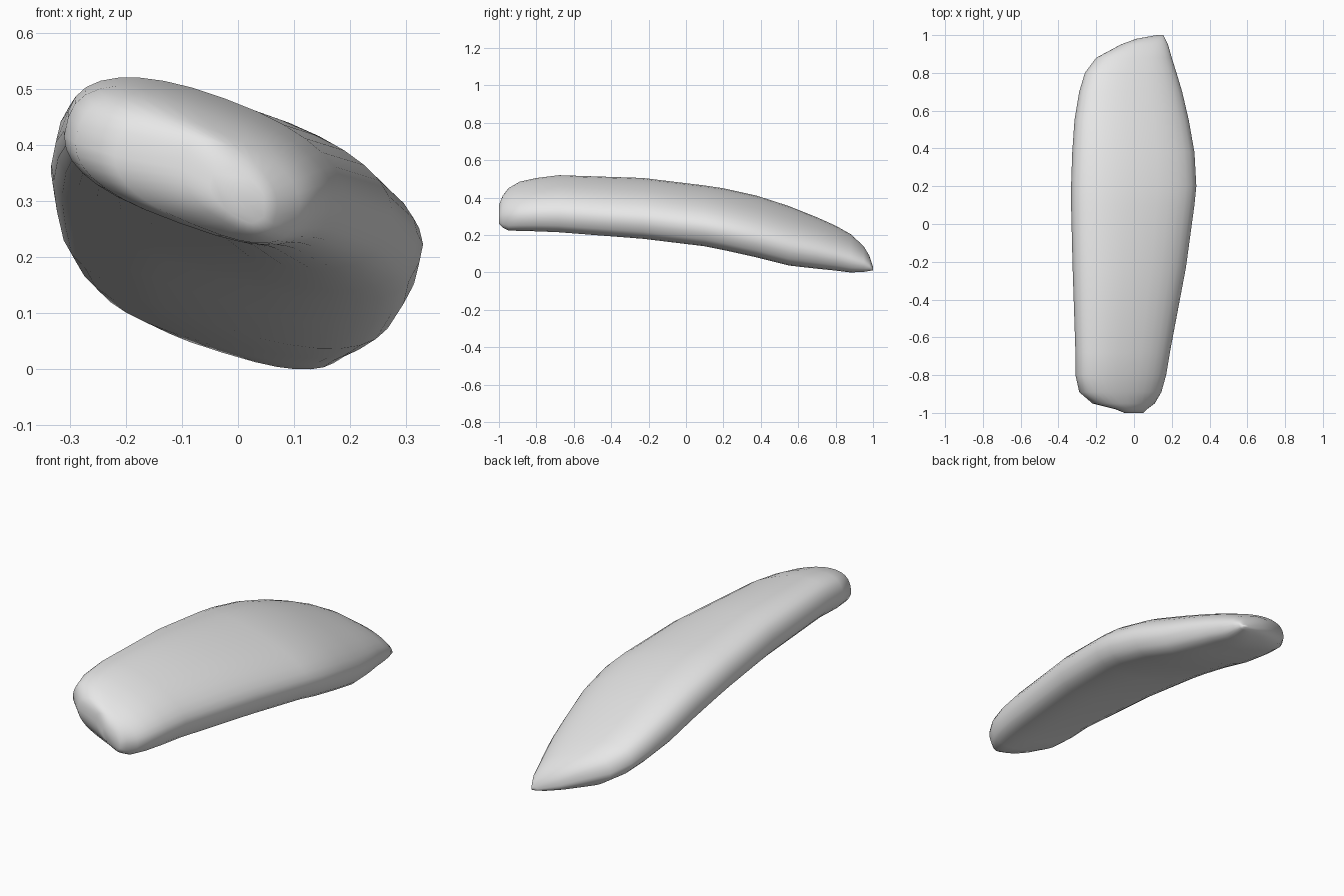
import bpy
import bmesh
from math import cos, sin, pi, radians

if "Cube" in bpy.data.objects:
    bpy.data.objects.remove(bpy.data.objects["Cube"], do_unlink=True)

RING = 32          # points around each cross-section
TILT = radians(-19)
FLATNESS = 0.43    # height of the untilted section relative to its width

# Cross-sections along the body: y, x min, x max, z min, z max
SECTIONS = [
    (-1, -.05, .05, .26, .36),
    (-.98, -.1, .07, .24, .41),
    (-.95, -.22, .11, .225, .45),
    (-.89, -.29, .145, .222, .485),
    (-.8, -.31, .17, .22, .505),
    (-.68, -.31, .19, .215, .52),
    (-.23, -.325, .275, .18, .505),
    (.1, -.333, .32, .14, .465),
    (.2, -.333, .33, .12, .45),
    (.38, -.327, .32, .08, .41),
    (.55, -.315, .29, .037, .355),
    (.7, -.29, .255, .02, .295),
    (.8, -.26, .225, .01, .25),
    (.88, -.2, .2, 0, .205),
    (.95, -.07, .18, .003, .14),
    (.98, .01, .165, .008, .09),
    (1, .12, .155, .012, .03),
]


def power(value, exponent):
    return abs(value) ** exponent * (1 if value >= 0 else -1)


def unit_section():
    """Tilted rounded section, domed above and flatter below, in a unit box."""
    points = []
    for i in range(RING):
        angle = 2 * pi * i / RING
        bulge = .86 if sin(angle) > 0 else .74
        u = power(cos(angle), bulge)
        v = power(sin(angle), bulge) * FLATNESS
        points.append((u * cos(TILT) - v * sin(TILT),
                       u * sin(TILT) + v * cos(TILT)))
    xs, zs = zip(*points)
    return [((x - min(xs)) / (max(xs) - min(xs)),
             (z - min(zs)) / (max(zs) - min(zs))) for x, z in points]


# Matte light grey
grey = bpy.data.materials.new("light grey")
grey.use_nodes = True
colour = (.8, .8, .8, 1)
grey.diffuse_color = colour
for node in grey.node_tree.nodes:
    if node.type == "BSDF_PRINCIPLED":
        node.inputs["Base Color"].default_value = colour

# Loft the body through the sections and close both ends
bm = bmesh.new()
outline = unit_section()
rings = [[bm.verts.new((left + u * (right - left), y, low + v * (high - low)))
          for u, v in outline]
         for y, left, right, low, high in SECTIONS]
for a, b in zip(rings, rings[1:]):
    for i in range(RING):
        j = (i + 1) % RING
        bm.faces.new((a[i], a[j], b[j], b[i]))
bm.faces.new(rings[0])
bm.faces.new(rings[-1])
bmesh.ops.recalc_face_normals(bm, faces=bm.faces)

mesh = bpy.data.meshes.new("smooth_body")
bm.to_mesh(mesh)
bm.free()
mesh.materials.append(grey)
mesh.shade_smooth()
body = bpy.data.objects.new("smooth_body", mesh)
bpy.context.collection.objects.link(body)
